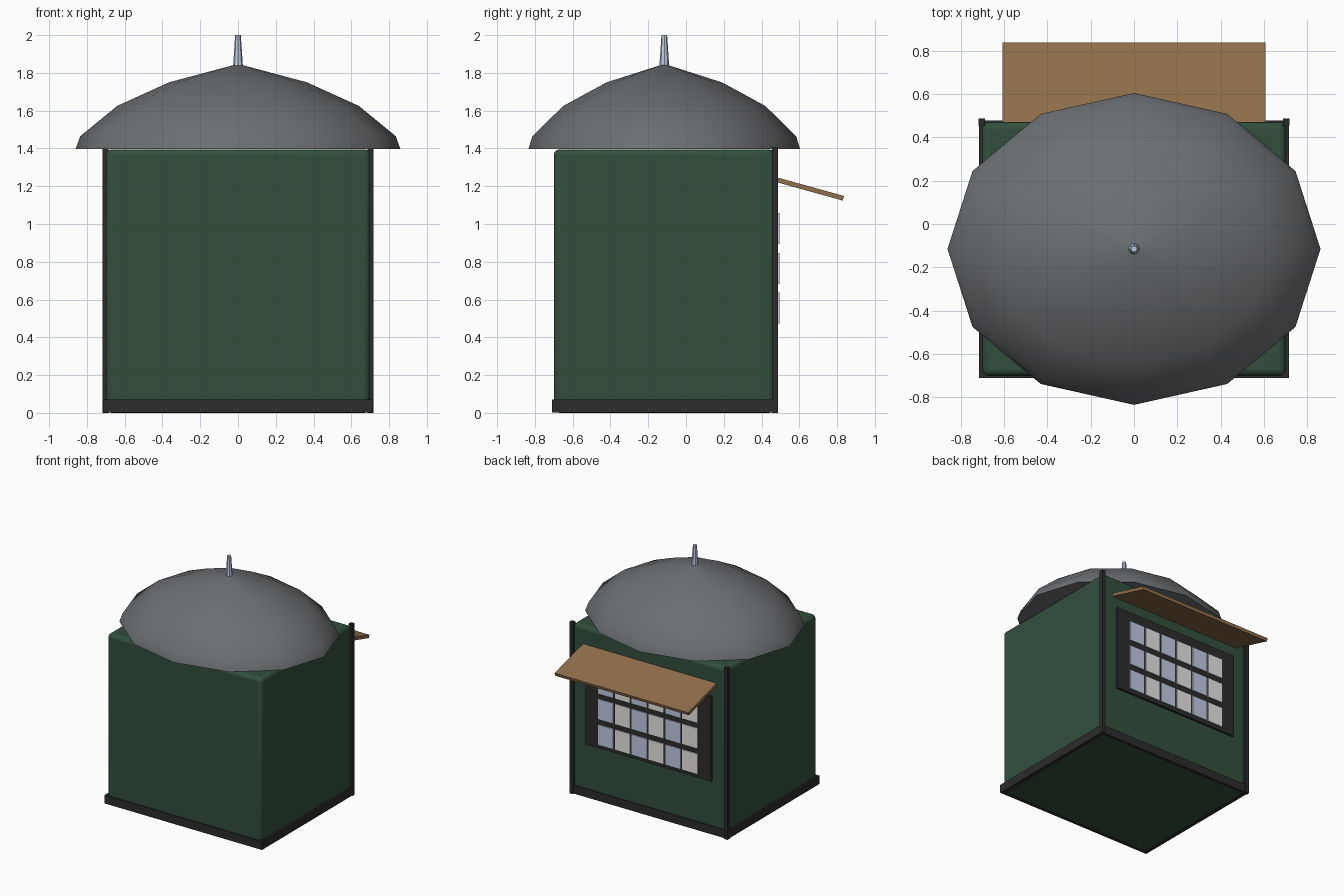
import bpy, bmesh, math

cube = bpy.data.objects.get("Cube")
if cube:
    bpy.data.objects.remove(cube, do_unlink=True)


def material(name, r, g, b):
    m = bpy.data.materials.new(name)
    m.use_nodes = True
    m.diffuse_color = (r, g, b, 1)
    bsdf = next(n for n in m.node_tree.nodes if n.type == 'BSDF_PRINCIPLED')
    bsdf.inputs["Base Color"].default_value = (r, g, b, 1)
    return m


GREEN = material("dark green paint", 0.032, 0.078, 0.046)
DARK = material("charcoal trim", 0.026, 0.025, 0.025)
GREY = material("slate grey", 0.15, 0.16, 0.17)
BROWN = material("brown wood", 0.28, 0.16, 0.07)
BLUE = material("pale blue", 0.52, 0.60, 0.78)
WHITE = material("off white", 0.80, 0.79, 0.76)


def add_object(name, bm, mat):
    bmesh.ops.recalc_face_normals(bm, faces=bm.faces)
    mesh = bpy.data.meshes.new(name)
    bm.to_mesh(mesh)
    bm.free()
    mesh.materials.append(mat)
    ob = bpy.data.objects.new(name, mesh)
    bpy.context.collection.objects.link(ob)
    return ob


def smooth(ob, degrees):
    bpy.ops.object.select_all(action='DESELECT')
    ob.select_set(True)
    bpy.context.view_layer.objects.active = ob
    bpy.ops.object.shade_smooth_by_angle(angle=math.radians(degrees))


def box(name, x, y, z, mat):
    """Box from (min, max) pairs along each axis."""
    bm = bmesh.new()
    bmesh.ops.create_cube(bm, size=1)
    for v in bm.verts:
        v.co = [lo + (c + 0.5) * (hi - lo) for c, (lo, hi) in zip(v.co, (x, y, z))]
    return add_object(name, bm, mat)


def lathe(name, profile, sides, ratio, y, mat):
    """Stack of elliptical rings (radius, height), capped at both ends."""
    bm = bmesh.new()
    rings = []
    for r, z in profile:
        angles = [2 * math.pi * i / sides for i in range(sides)]
        rings.append([bm.verts.new((r * math.cos(a), y + ratio * r * math.sin(a), z))
                      for a in angles])
    for low, high in zip(rings, rings[1:]):
        for i in range(sides):
            j = (i + 1) % sides
            bm.faces.new((low[i], low[j], high[j], high[i]))
    bm.faces.new(rings[0])
    bm.faces.new(rings[-1])
    ob = add_object(name, bm, mat)
    smooth(ob, 40)
    return ob


# Rounded cabin body
body = box("cabin_body", (-0.70, 0.70), (-0.70, 0.47), (0, 1.395), GREEN)
bevel = body.modifiers.new("rounded edges", 'BEVEL')
bevel.width = 0.03
bevel.segments = 3
smooth(body, 40)

# Base trim and rear corner posts
box("base_trim", (-0.715, 0.715), (-0.71, 0.478), (0.002, 0.07), DARK)
for side, label in ((1, "left"), (-1, "right")):
    edges = sorted((side * 0.686, side * 0.718))
    box(label + "_rear_post", edges, (0.455, 0.487), (0, 1.407), DARK)

# Domed roof and finial
ROOF_Y = -0.115
lathe("domed_roof", [(0.86, 1.397), (0.835, 1.465), (0.64, 1.625), (0.365, 1.75), (0.02, 1.842)],
      12, 0.836, ROOF_Y, GREY)
lathe("roof_finial", [(0.026, 1.835), (0.015, 2.0)], 8, 1, ROOF_Y, BLUE)

# Rear window panel with a grid of panes
box("window_panel", (-0.57, 0.57), (0.46, 0.488), (0.44, 1.135), DARK)
for row in range(3):
    for col in range(6):
        cx = 0.383 - col * 0.153
        cz = 0.555 + row * 0.21
        box(f"window_pane_{row + 1}_{col + 1}", (cx - 0.069, cx + 0.069), (0.487, 0.496),
            (cz - 0.082, cz + 0.082), WHITE if col % 2 else BLUE)

# Sloping awning over the window
awning = box("awning", (-0.607, 0.607), (-0.19, 0.19), (-0.0125, 0.0125), BROWN)
awning.location = (0, 0.65, 1.187)
awning.rotation_euler.x = math.radians(-15.5)
